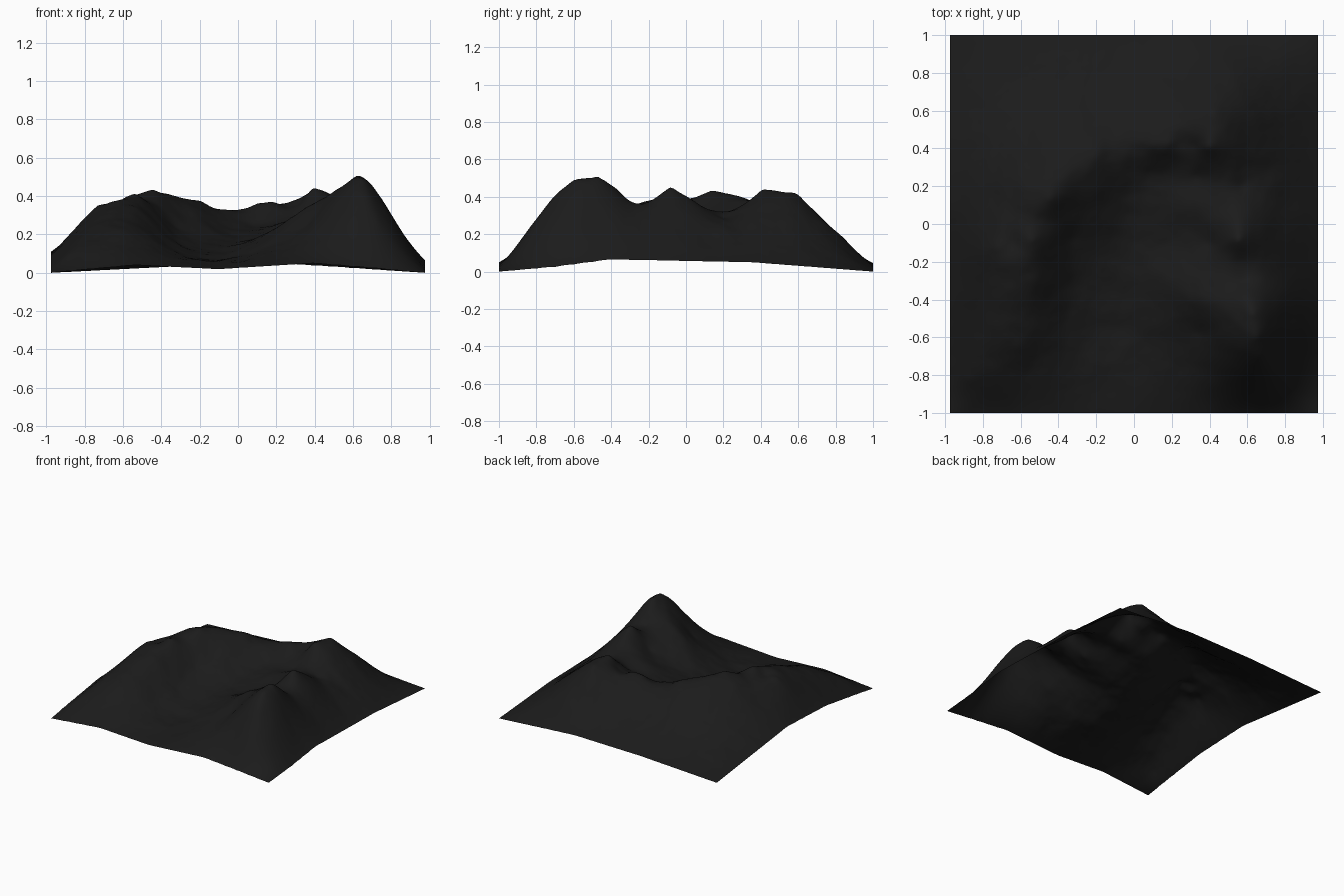
import bpy
import bmesh
from mathutils import Vector, noise

HALF_X, HALF_Y = 0.975, 1.0
CELLS = 120

cube = bpy.data.objects.get("Cube")
if cube:
    bpy.data.objects.remove(cube, do_unlink=True)

# Crest of the horseshoe rim, from the south-east summit round to the south-west spur
east_ridge = [(.72, -.8, .27), (.68, -.7, .4), (.65, -.6, .49), (.63, -.47, .51),
              (.59, -.37, .44), (.57, -.3, .36), (.56, -.2, .37), (.55, -.08, .45),
              (.56, .05, .37), (.57, .2, .29), (.48, .34, .37), (.39, .41, .44)]
north_rim = [(.39, .41, .44), (.32, .42, .36), (.25, .43, .34), (.18, .42, .365),
             (.1, .42, .36), (.04, .39, .32), (-.13, .36, .335), (-.2, .36, .38),
             (-.3, .33, .385), (-.38, .24, .41), (-.44, .13, .435)]
west_ridge = [(-.44, .13, .435), (-.5, .03, .385), (-.54, -.08, .41), (-.53, -.3, .34),
              (-.57, -.5, .27), (-.62, -.65, .22)]
west_shoulder = [(-.54, -.08, .41), (-.64, -.1, .36), (-.73, -.13, .355), (-.76, -.4, .27),
                 (-.78, -.62, .21), (-.88, -.82, .1)]
north_shoulder = [(.39, .41, .44), (.46, .5, .42), (.42, .59, .42), (.44, .7, .31)]

# Spurs reaching into the basin
summit_spur = [(.63, -.5, .5), (.43, -.42, .38), (.28, -.36, .29), (.13, -.36, .19)]
saddle_spur = [(.56, .08, .36), (.35, .1, .3), (.17, .1, .24)]
west_spur = [(-.42, .14, .42), (-.28, .07, .3), (-.14, 0, .22)]

# Floor of the basin, running down to its open southern mouth
basin = [(.33, .25, .28), (.08, .27, .25), (-.04, .06, .2), (-.06, -.22, .14),
         (-.08, -.55, .075), (-.14, -.83, .045)]
east_bay = [(.4, -.1, .28), (.15, -.12, .19)]
west_bay = [(-.33, -.08, .24), (-.33, -.3, .17), (-.35, -.6, .12)]
foothill = [(.35, -.58, .24), (.28, -.73, .145), (.14, -.84, .08)]

# Outer slopes and the border of the sheet
east_flank = [(.83, -.5, .25), (.8, .1, .18), (.76, .5, .19)]
north_flank = [(.52, .82, .2), (0, .7, .19), (-.5, .6, .19)]
border = [(-1, -1, 0), (-.55, -1, .04), (-.1, -1, .02), (.4, -1, .05), (1, -1, 0),
          (1, -.7, .025), (1, -.4, .065), (1, .35, .05), (1, 1, 0),
          (.3, 1, .045), (-.3, 1, .035), (-1, 1, 0), (-1, .1, .11), (-1, -.4, .09), (-1, -1, 0)]
border = [(x * HALF_X, y, z) for x, y, z in border]


def resample(line, step):
    """Points spaced evenly along a polyline."""
    points = []
    for a, b in zip(line, line[1:]):
        a, b = Vector(a), Vector(b)
        count = max(1, round((b - a).length / step))
        points += [a.lerp(b, i / count) for i in range(count)]
    return points + [Vector(line[-1])]


def kernel(dx, dy):
    return (dx * dx + dy * dy) ** 0.6


def solve(matrix, values):
    """Gaussian elimination with pivoting."""
    n = len(values)
    rows = [row + [v] for row, v in zip(matrix, values)]
    for i in range(n):
        pivot = max(range(i, n), key=lambda r: abs(rows[r][i]))
        rows[i], rows[pivot] = rows[pivot], rows[i]
        for r in range(i + 1, n):
            f = rows[r][i] / rows[i][i]
            if f:
                rows[r] = [p - f * q for p, q in zip(rows[r], rows[i])]
    out = [0.0] * n
    for i in reversed(range(n)):
        rest = sum(rows[i][j] * out[j] for j in range(i + 1, n))
        out[i] = (rows[i][n] - rest) / rows[i][i]
    return out


# Fit one smooth surface through all of the contour lines
crests = [east_ridge, north_rim, west_ridge, west_shoulder, north_shoulder,
          summit_spur, saddle_spur, west_spur]
valleys = [basin, east_bay, west_bay, foothill]
slopes = [east_flank, north_flank]
controls = []
for lines, step in ((crests, .08), (valleys, .15), (slopes, .25), ([border], .1)):
    for line in lines:
        for p in resample(line, step):
            if all((p - q).xy.length > .04 for q in controls):
                controls.append(p)
system = [[kernel(p.x - q.x, p.y - q.y) for q in controls] + [1.0] for p in controls]
system.append([1.0] * len(controls) + [0.0])
*weights, base = solve(system, [p.z for p in controls] + [0.0])


def height(x, y):
    z = base + sum(w * kernel(x - p.x, y - p.y) for w, p in zip(weights, controls))
    rough = noise.fractal(Vector((x * 6, y * 6, 3)), 1.0, 2.0, 4)
    inside = min(1, 4 * min(HALF_X - abs(x), HALF_Y - abs(y)))
    return max(0, z + rough * .008 * inside)


# Terrain sheet
bm = bmesh.new()
bmesh.ops.create_grid(bm, x_segments=CELLS, y_segments=CELLS, size=1)
for v in bm.verts:
    v.co.x *= HALF_X
    v.co.z = height(v.co.x, v.co.y)
for face in bm.faces:
    face.smooth = True
mesh = bpy.data.meshes.new("mountain_terrain")
bm.to_mesh(mesh)
bm.free()
terrain = bpy.data.objects.new("mountain_terrain", mesh)
bpy.context.collection.objects.link(terrain)

# Dark rock
rock = bpy.data.materials.new("dark_rock")
rock.use_nodes = True
colour = (.011, .011, .011, 1)
rock.diffuse_color = colour
rock.node_tree.nodes["Principled BSDF"].inputs["Base Color"].default_value = colour
mesh.materials.append(rock)
